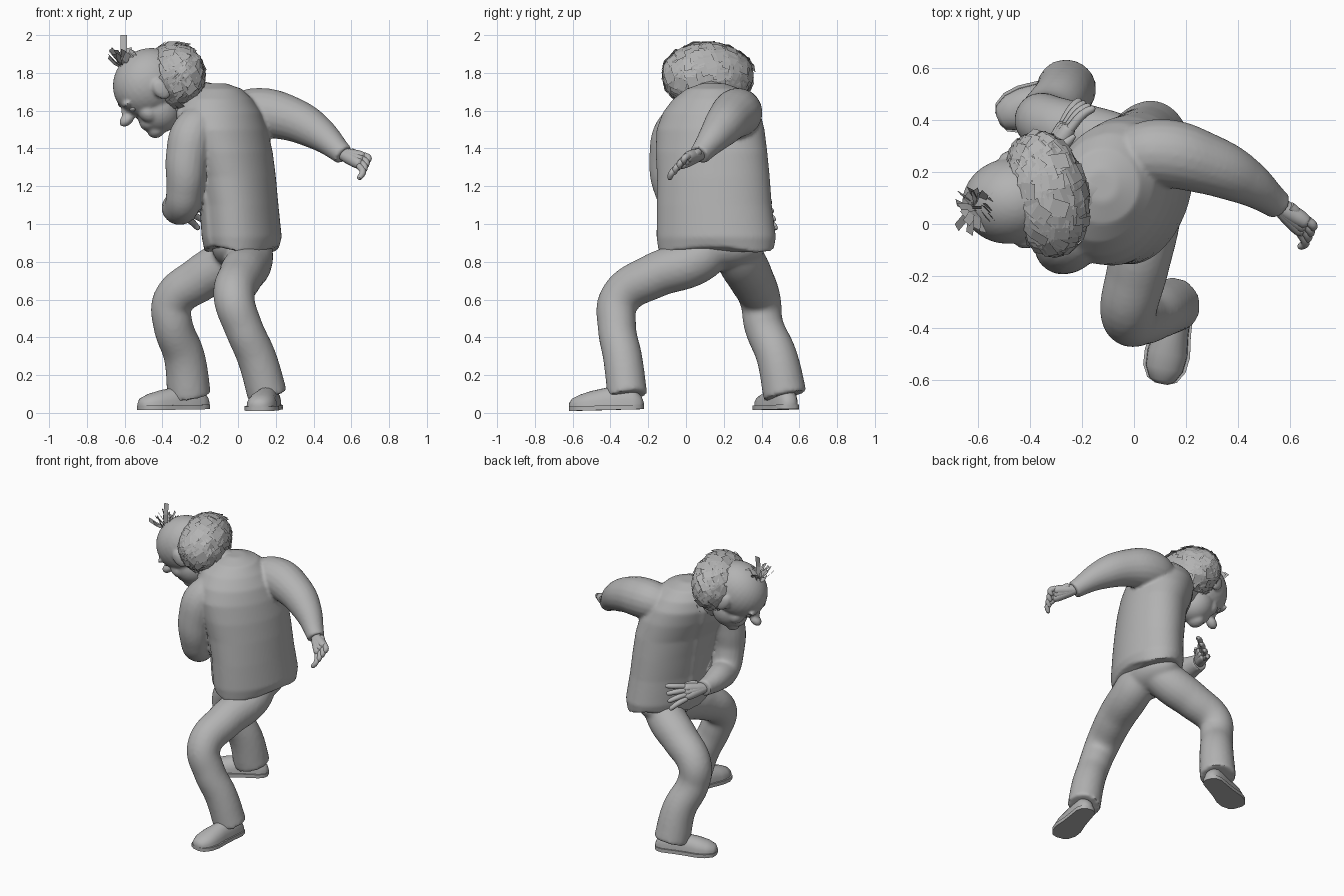
import bpy, bmesh, math, random
from mathutils import Vector, Matrix

random.seed(4)
if "Cube" in bpy.data.objects:
    bpy.data.objects.remove(bpy.data.objects["Cube"])

clay = bpy.data.materials.new("plain_grey")
clay.use_nodes = True
GREY = (0.45, 0.45, 0.45, 1)
clay.diffuse_color = GREY
clay.node_tree.nodes["Principled BSDF"].inputs["Base Color"].default_value = GREY


def select(ob):
    bpy.ops.object.select_all(action='DESELECT')
    ob.select_set(True)
    bpy.context.view_layer.objects.active = ob


def finish(ob, smooth=True):
    ob.data.materials.clear()
    ob.data.materials.append(clay)
    if smooth:
        select(ob)
        bpy.ops.object.shade_smooth_by_angle(angle=math.radians(40))
    return ob


def from_bmesh(name, bm, smooth=True):
    me = bpy.data.meshes.new(name)
    bm.to_mesh(me)
    bm.free()
    ob = bpy.data.objects.new(name, me)
    bpy.context.collection.objects.link(ob)
    return finish(ob, smooth)


def tube(name, points, sides=4):
    """Smooth limb through (x, y, z, radius) points."""
    cu = bpy.data.curves.new(name, 'CURVE')
    cu.dimensions = '3D'
    cu.bevel_depth, cu.bevel_resolution, cu.resolution_u = 1, sides, 8
    cu.use_fill_caps = True
    sp = cu.splines.new('BEZIER')
    sp.radius_interpolation = 'CARDINAL'
    sp.bezier_points.add(len(points) - 1)
    for bp, p in zip(sp.bezier_points, points):
        bp.co, bp.radius = p[:3], p[3]
        bp.handle_left_type = bp.handle_right_type = 'AUTO'
    ob = bpy.data.objects.new(name, cu)
    bpy.context.collection.objects.link(ob)
    select(ob)
    bpy.ops.object.convert(target='MESH')
    return finish(bpy.context.object)


def ball(name, loc, radii, base=Matrix()):
    bm = bmesh.new()
    bmesh.ops.create_uvsphere(bm, u_segments=32, v_segments=20, radius=1)
    bm.transform(base @ Matrix.Translation(loc) @ Matrix.Diagonal((*radii, 1)))
    return from_bmesh(name, bm)


def fuse(name, parts, voxel, rounds):
    """Merge overlapping parts into one soft surface."""
    select(parts[0])
    for p in parts:
        p.select_set(True)
    bpy.ops.object.join()
    ob = bpy.context.object
    ob.name = ob.data.name = name
    m = ob.modifiers.new("merge", 'REMESH')
    m.mode, m.voxel_size = 'VOXEL', voxel
    s = ob.modifiers.new("soften", 'SMOOTH')
    s.factor, s.iterations = 0.5, rounds
    bpy.ops.object.convert(target='MESH')
    return finish(bpy.context.object)


def loft(name, rings, base=Matrix()):
    """Skin closed rings of points, with capped ends."""
    bm = bmesh.new()
    rows = [[bm.verts.new(base @ Vector(p)) for p in r] for r in rings]
    n = len(rows[0])
    for a, b in zip(rows, rows[1:]):
        for i in range(n):
            j = (i + 1) % n
            bm.faces.new((a[i], a[j], b[j], b[i]))
    bm.faces.new(rows[0][::-1])
    bm.faces.new(rows[-1])
    bmesh.ops.recalc_face_normals(bm, faces=bm.faces)
    return from_bmesh(name, bm)


# Jacket body: centre x, y, z, half width, half depth, turn
SECTIONS = [(.025, .16, .865, .31, .185, 78), (.025, .16, .93, .32, .2, 78),
            (.01, .15, 1.1, .308, .198, 78), (-.01, .145, 1.25, .303, .203, 76),
            (-.035, .135, 1.38, .303, .208, 72), (-.075, .13, 1.5, .295, .22, 68),
            (-.1, .135, 1.59, .265, .215, 66), (-.115, .14, 1.66, .215, .185, 64),
            (-.12, .145, 1.715, .145, .14, 64), (-.125, .145, 1.745, .06, .06, 64)]
rings = []
for k, (cx, cy, z, a, b, turn) in enumerate(SECTIONS):
    t, ring = math.radians(turn), []
    for i in range(64):
        u = 2 * math.pi * i / 64
        # one front panel overlaps the other
        grow = 1.05 if 1.5 < u < 2.5 and k < 8 else 1
        p, q = a * grow * math.cos(u), b * grow * math.sin(u)
        wave = .018 * math.sin(3 * u) if k == 0 else 0
        ring.append((cx + p * math.cos(t) - q * math.sin(t),
                     cy + p * math.sin(t) + q * math.cos(t), z + wave))
    rings.append(ring)

# Jacket with both sleeves
fuse("jacket", [
    loft("body", rings),
    tube("right_sleeve", [(-.06, .25, 1.57, .1), (.09, .275, 1.59, .13), (.27, .235, 1.56, .119),
                          (.42, .17, 1.485, .094), (.56, .07, 1.365, .056)], 8),
    tube("left_sleeve", [(-.13, .03, 1.55, .09), (-.225, -.045, 1.5, .115), (-.268, -.08, 1.36, .114),
                         (-.28, -.075, 1.2, .1), (-.295, -.02, 1.1, .092),
                         (-.325, .12, 1.085, .08), (-.325, .27, 1.075, .054)], 8),
], .011, 3)


# Hands: wrist to knuckles, spread across, curled toward bend
def hand(side, wrist, knuckle, across, bend, length, curl):
    w, k, s, d = map(Vector, (wrist, knuckle, across, bend))
    axis = (k - w).normalized()
    d.normalize()
    for j in (-1, 0, 1):
        edge = k + s * j * .026
        tube(side + "_palm", [(*w, .032), (*w.lerp(edge, .5), .034), (*edge, .027), (*(edge + axis * .015), .01)], 6)
    for i in range(4):
        root = k + s * (i - 1.5) * .027
        mid = root + axis * length * .6 + (d * .35 * curl + s * (i - 1.5) * .12) * length
        tip = root + axis * length * (1 - .6 * curl) + (d * curl + s * (i - 1.5) * .2) * length
        tube(f"{side}_finger_{i + 1}", [(*root, .018), (*mid, .017), (*tip, .013), (*(tip + d * .008), .003)])
    root = w.lerp(k, .35) + s * .035
    tip = root + axis * .06 + s * .025 + d * .03
    tube(side + "_thumb", [(*root, .02), (*root.lerp(tip, .6), .019), (*tip, .008)])


hand("right", (.555, .075, 1.37), (.655, -.01, 1.335), (.3, .62, .7), (-.3, -.45, -.85), .06, .9)
hand("left", (-.325, .255, 1.075), (-.26, .375, 1.07), (.35, -.2, .9), (.75, .1, -.5), .115, .35)

# Trousers: both legs and the seat
fuse("trousers", [
    ball("seat", (.02, .17, .88), (.16, .25, .125)),
    tube("right_leg", [(.04, .24, .9, .12), (-.06, .295, .8, .127), (-.2, .345, .71, .12),
                       (-.345, .395, .59, .109), (-.345, .41, .47, .105), (-.285, .48, .3, .109),
                       (-.258, .525, .09, .116)], 8),
    tube("left_leg", [(.06, .16, .9, .12), (.06, .06, .81, .125), (.015, -.17, .725, .119),
                      (-.02, -.35, .605, .109), (.03, -.365, .45, .102), (.1, -.335, .29, .104),
                      (.157, -.31, .09, .106)], 8),
], .013, 5)


# Shoes: stations run heel to toe as (place, half width, height)
STATIONS = [(0, .015, .02), (.012, .038, .05), (.05, .055, .09), (.13, .06, .11), (.2, .066, .098),
            (.28, .078, .083), (.34, .073, .066), (.385, .05, .045), (.4, .02, .025)]


def shoe(side, heel, toe, lift):
    d = Vector((toe[0] - heel[0], toe[1] - heel[1], 0))
    pitch = Matrix.Rotation(lift, 4, 'Y')
    base = Matrix.Translation((*heel, .02)) @ Matrix.Rotation(math.atan2(d.y, d.x), 4, 'Z') @ pitch
    base = base @ Matrix.Diagonal((d.length / .4, 1, 1, 1))
    arch = [math.pi * i / 12 for i in range(13)]
    upper = [[(x, w * math.cos(u), .02 + h * math.sin(u) ** .8) for u in arch] for x, w, h in STATIONS]
    loft(side + "_shoe", upper, base)
    edge = [(x, w * 1.1 + .003) for x, w, h in STATIONS]
    outline = edge + [(x, -w) for x, w in reversed(edge)]
    loft(side + "_sole", [[(x, y, z) for x, y in outline] for z in (0, .024)], base)


shoe("right", (-.155, .56), (-.525, .405), .015)
shoe("left", (.185, -.225), (.105, -.615), .025)

# Head, leaning forward and turned
HEAD = (Matrix.Translation((-.47, .09, 1.725)) @ Matrix.Rotation(math.radians(-79), 4, 'Z')
        @ Matrix.Rotation(math.radians(40), 4, 'X'))
face = [ball("skull", (0, .01, .02), (.165, .195, .178), HEAD),
        ball("jaw", (0, -.04, -.12), (.122, .12, .128), HEAD),
        ball("chin", (0, -.115, -.195), (.06, .05, .045), HEAD),
        ball("nose_bridge", (0, -.165, -.03), (.024, .045, .045), HEAD),
        ball("nose_tip", (0, -.205, -.055), (.034, .045, .03), HEAD),
        ball("mouth", (0, -.13, -.14), (.07, .04, .045), HEAD)]
for x in (-1, 1):
    face += [ball("cheek", (x * .065, -.1, -.09), (.055, .05, .06), HEAD),
             ball("brow", (x * .058, -.163, .02), (.055, .02, .018), HEAD),
             ball("ear", (x * .168, .02, -.03), (.024, .045, .06), HEAD)]
fuse("head", face, .009, 4)
for side, x in (("right", -1), ("left", 1)):
    ball(side + "_eye", (x * .06, -.143, -.022), (.03, .025, .018), HEAD)
tube("lips", [(*(HEAD @ Vector((x * .05, -.162 + .03 * x * x, -.148 - .008 * x * x))), .008) for x in (-1, 0, 1)])
tube("neck", [(-.16, .14, 1.58, .13), (-.27, .12, 1.64, .115), (-.38, .1, 1.68, .1)], 6)
tube("collar", [(-.17, .135, 1.6, .15), (-.25, .125, 1.635, .135)], 6)


# Hair: flat locks laid over the back and sides of the head
def lock(bm, root, along, out, length, width, lift):
    side = along.cross(out).normalized() * width / 2
    mid = root + along * length * .5 + out * lift
    tip = root + along * length + out * lift * .6
    pairs = [[bm.verts.new(p - side), bm.verts.new(p + side)] for p in (root, mid, tip)]
    for a, b in zip(pairs, pairs[1:]):
        bm.faces.new((a[0], b[0], b[1], a[1]))


RADII = Vector((.14, .225, .16))
MASS = Matrix.Translation((-.34, .115, 1.785)) @ Matrix.Rotation(math.radians(13), 4, 'Z')
ball("hair_base", (0, 0, 0), RADII * .93, MASS)
crown = Vector((-.75, 0, .66))
bm = bmesh.new()
COUNT = 300
for i in range(COUNT):
    h = 1 - 2 * (i + .5) / COUNT
    r, ang = math.sqrt(1 - h * h), i * math.pi * (3 - math.sqrt(5))
    n = Vector((r * math.cos(ang), r * math.sin(ang), h))
    if n.x < -.6 or n.z < -.85:
        continue
    out = Vector([c / q for c, q in zip(n, RADII)]).normalized()
    along = -crown + Vector([random.uniform(-.3, .3) for _ in range(3)])
    along = (along - out * along.dot(out)).normalized()
    lock(bm, n * RADII - along * .06 + out * .004, along, out, random.uniform(.09, .14),
         random.uniform(.04, .065), random.uniform(.004, .02))
bm.transform(MASS)
from_bmesh("hair_locks", bm, False)

# Tuft on the forehead
bm = bmesh.new()
for i in range(22):
    ang = i * 2.4
    spread = random.uniform(.4, 1.5)
    along = Vector((math.cos(ang) * spread - .1, math.sin(ang) * spread, 1)).normalized()
    out = along.orthogonal().normalized()
    lock(bm, Vector((-.61, .06, 1.83)), along, out, random.uniform(.08, .13), .034, .012)
lock(bm, Vector((-.605, .06, 1.85)), Vector((0, .1, 1)).normalized(), Vector((0, -1, .1)), .15, .035, .01)
from_bmesh("hair_tuft", bm, False)
